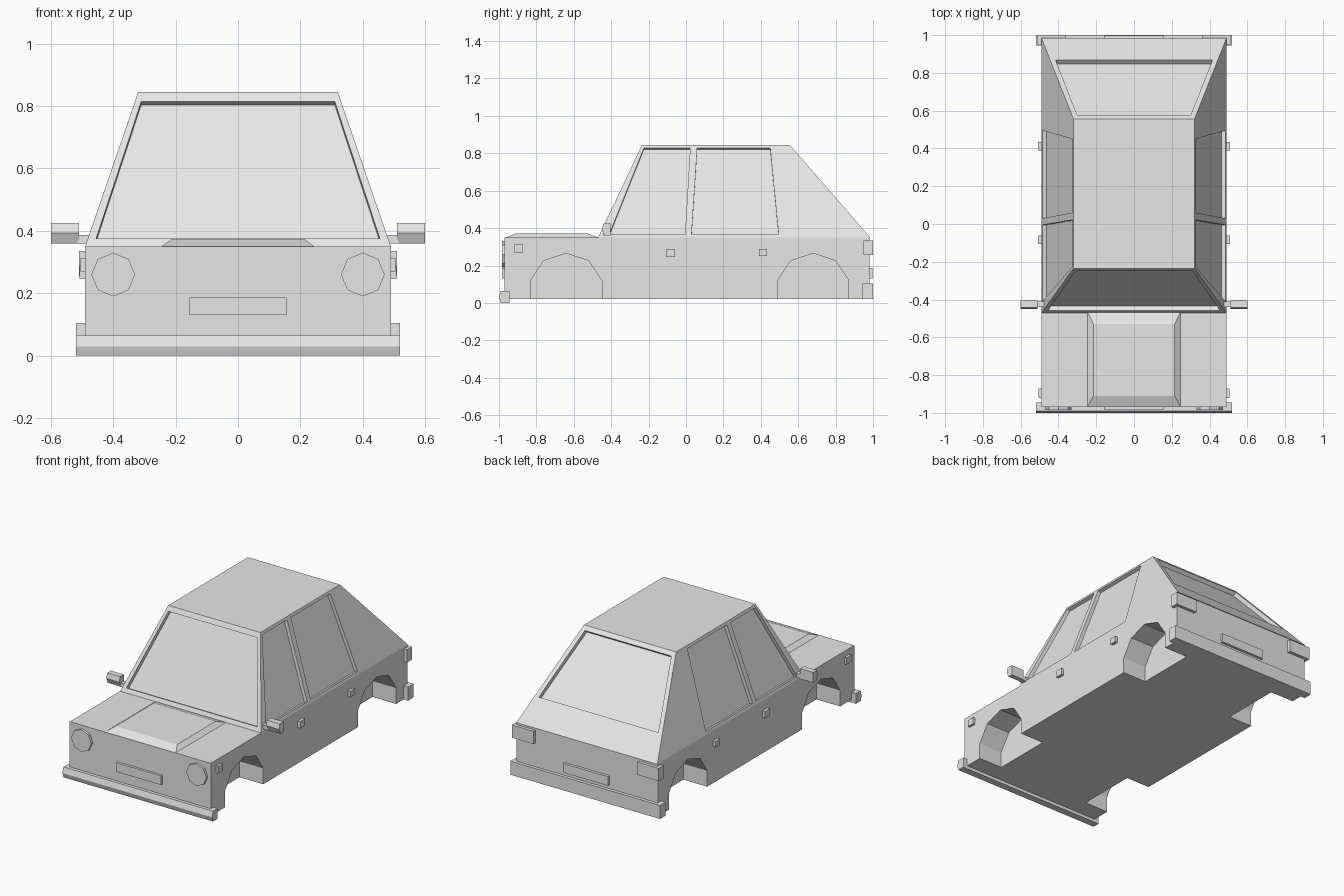
import bpy, bmesh, math
from mathutils import Vector, Matrix

cube = bpy.data.objects.get("Cube")
if cube:
    bpy.data.objects.remove(cube, do_unlink=True)

grey = bpy.data.materials.new("plain_grey")
grey.use_nodes = True
grey.diffuse_color = (0.8, 0.8, 0.8, 1)
grey.node_tree.nodes["Principled BSDF"].inputs["Base Color"].default_value = (0.8, 0.8, 0.8, 1)


def loft(name, start, end):
    """Closed solid between two matching polygon loops."""
    bm = bmesh.new()
    a = [bm.verts.new(p) for p in start]
    b = [bm.verts.new(p) for p in end]
    bm.faces.new(a)
    bm.faces.new(b)
    for i in range(len(a)):
        j = (i + 1) % len(a)
        bm.faces.new((a[i], a[j], b[j], b[i]))
    bmesh.ops.recalc_face_normals(bm, faces=bm.faces)
    mesh = bpy.data.meshes.new(name)
    bm.to_mesh(mesh)
    bm.free()
    mesh.materials.append(grey)
    obj = bpy.data.objects.new(name, mesh)
    bpy.context.collection.objects.link(obj)
    return obj


def rect(x0, x1, y0, y1, z):
    return [(x0, y0, z), (x1, y0, z), (x1, y1, z), (x0, y1, z)]


def box(name, x, y, z):
    return loft(name, rect(*x, *y, z[0]), rect(*x, *y, z[1]))


def side_profile(name, x0, x1, yz):
    """Extrude a side-view outline across the width."""
    return loft(name, [(x0, *p) for p in yz], [(x1, *p) for p in yz])


def mirrored_box(name, x, y, z):
    for side, s in (("left", 1), ("right", -1)):
        box(f"{side}_{name}", sorted((s * x[0], s * x[1])), y, z)


def cut(target, cutter):
    mod = target.modifiers.new("cut", "BOOLEAN")
    mod.object = cutter
    mod.operation = "DIFFERENCE"
    mod.solver = "EXACT"
    bpy.context.view_layer.objects.active = target
    bpy.ops.object.modifier_apply(modifier=mod.name)
    bpy.data.objects.remove(cutter, do_unlink=True)


def cut_window(target, points, outward, depth):
    """Recess a window outline into a sloping panel."""
    pts = [Vector(p) for p in points]
    n = (pts[1] - pts[0]).cross(pts[2] - pts[0]).normalized()
    if n.dot(Vector(outward)) < 0:
        n = -n
    cut(target, loft("window_cutter", [p + n * 0.02 for p in pts], [p - n * depth for p in pts]))


# Lower body with wheel arches
W, BELT, ROOF = 0.49, 0.35, 0.845
body = box("lower_body", (-W, W), (-0.97, 0.98), (0.02, BELT))
arch = [(-0.19, -0.1), (-0.19, 0.12), (-0.12, 0.225), (0, 0.265),
        (0.12, 0.225), (0.19, 0.12), (0.19, -0.1)]
for axle in (-0.64, 0.68):
    for s in (1, -1):
        cut(body, side_profile("arch_cutter", s * 0.325, s * 0.6,
                               [(axle + y, z) for y, z in arch]))

# Cabin with sloping sides
RW = 0.32
cabin = loft("cabin", rect(-W, W, -0.47, 0.985, BELT), rect(-RW, RW, -0.235, 0.555, ROOF))


def blend(a, b, z):
    return a + (b - a) * (z - BELT) / (ROOF - BELT)


# Windscreen and rear window
for y_low, y_high, z0, z1, x0, x1, out in ((-0.47, -0.235, 0.375, 0.815, 0.455, 0.31, -1),
                                           (0.985, 0.555, 0.485, 0.822, 0.415, 0.3, 1)):
    ya, yb = blend(y_low, y_high, z0), blend(y_low, y_high, z1)
    cut_window(cabin, [(-x0, ya, z0), (x0, ya, z0), (x1, yb, z1), (-x1, yb, z1)],
               (0, out, 0), 0.026)

# Side windows
front_window = [(-0.41, 0.367), (-0.005, 0.367), (0.022, 0.828), (-0.225, 0.828)]
rear_window = [(0.03, 0.367), (0.495, 0.367), (0.45, 0.828), (0.06, 0.828)]
for s in (1, -1):
    for outline in (front_window, rear_window):
        cut_window(cabin, [(s * blend(W, RW, z), y, z) for y, z in outline], (s, 0, 0), 0.022)

# Raised bonnet panel
loft("bonnet_panel", rect(-0.245, 0.245, -0.965, -0.468, BELT),
     rect(-0.215, 0.215, -0.91, -0.53, 0.372))

# Bumpers and number plates
side_profile("front_bumper", -0.52, 0.52, [(-0.945, 0.065), (-0.99, 0.065), (-1, 0.03),
                                           (-0.99, 0), (-0.945, 0)])
box("rear_bumper", (-0.52, 0.52), (0.945, 1), (0.02, 0.105))
box("front_plate", (-0.155, 0.155), (-0.985, -0.96), (0.13, 0.187))
box("rear_plate", (-0.155, 0.155), (0.97, 0.997), (0.13, 0.187))

# Eight-sided headlamps
for side, s in (("left", 1), ("right", -1)):
    ring = [(s * 0.4 + 0.07 * math.cos(i * math.pi / 4), 0.26 + 0.07 * math.sin(i * math.pi / 4))
            for i in range(8)]
    loft(f"{side}_headlamp", [(x, -0.985, z) for x, z in ring], [(x, -0.96, z) for x, z in ring])

# Rear lamps, indicators and door handles
mirrored_box("rear_lamp", (0.36, 0.51), (0.95, 1), (0.255, 0.335))
mirrored_box("indicator", (0.48, 0.505), (-0.92, -0.872), (0.27, 0.313))
mirrored_box("front_handle", (0.48, 0.508), (-0.107, -0.06), (0.245, 0.287))
mirrored_box("rear_handle", (0.48, 0.508), (0.39, 0.433), (0.25, 0.287))

# Door mirrors
mirrored_box("mirror_arm", (0.465, 0.515), (-0.44, -0.41), (0.36, 0.386))
head = [(-0.405, 0.425), (-0.442, 0.425), (-0.45, 0.393), (-0.435, 0.36), (-0.405, 0.36)]
for side, s in (("left", 1), ("right", -1)):
    side_profile(f"{side}_mirror_head", s * 0.51, s * 0.6, head)
